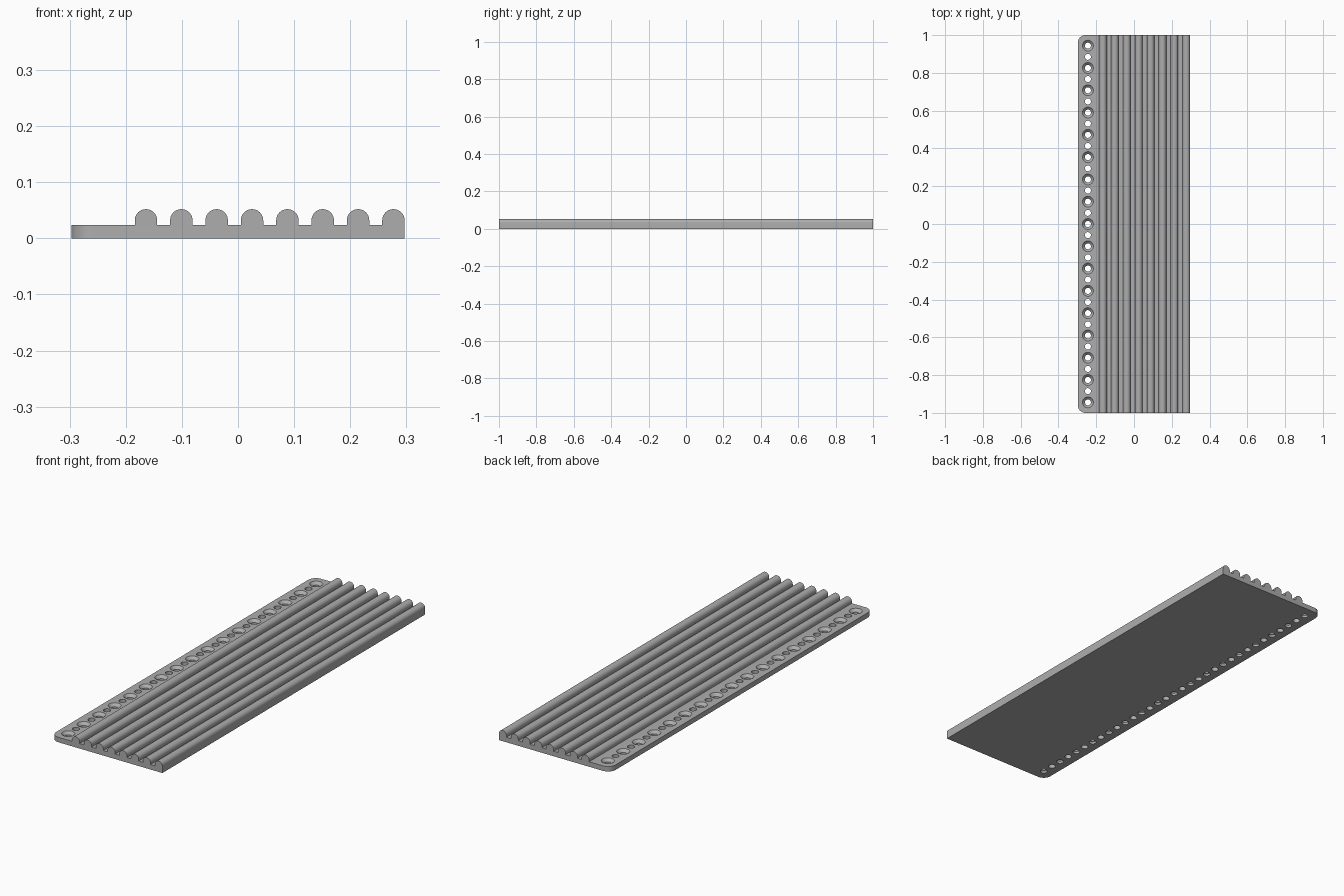
import bpy, bmesh, math
from mathutils import Vector

cube = bpy.data.objects.get("Cube")
if cube:
    bpy.data.objects.remove(cube, do_unlink=True)

HALF_X, HALF_Y = 0.297, 1.0
PLATE_Z, TOP_Z = 0.024, 0.052
RIBS, RIB_R, RIB_STEP = 8, 0.02, 0.063
HOLE_X, HOLES, HOLE_STEP = -0.244, 17, 0.118
HOLE_R, SINK_R, SINK_Z = 0.016, 0.029, 0.011

grey = bpy.data.materials.new("plain grey")
grey.use_nodes = True
colour = (0.42, 0.42, 0.42, 1)
grey.diffuse_color = colour
grey.node_tree.nodes["Principled BSDF"].inputs["Base Color"].default_value = colour


def make_object(name, bm):
    bmesh.ops.recalc_face_normals(bm, faces=bm.faces[:])
    mesh = bpy.data.meshes.new(name)
    bm.to_mesh(mesh)
    bm.free()
    obj = bpy.data.objects.new(name, mesh)
    bpy.context.collection.objects.link(obj)
    obj.data.materials.append(grey)
    return obj


# Ribbed plate: comb profile swept along y
profile = [(-HALF_X, 0), (-HALF_X, PLATE_Z)]
for i in range(RIBS):
    cx = HALF_X - RIB_R - (RIBS - 1 - i) * RIB_STEP
    profile.append((cx - RIB_R, PLATE_Z))
    for k in range(17):
        a = math.pi * (1 - k / 16)
        profile.append((cx + RIB_R * math.cos(a),
                        TOP_Z - RIB_R + RIB_R * math.sin(a)))
    if i < RIBS - 1:
        profile.append((cx + RIB_R, PLATE_Z))
profile.append((HALF_X, 0))

bm = bmesh.new()
end = bm.faces.new([bm.verts.new((x, -HALF_Y, z)) for x, z in profile])
sweep = bmesh.ops.extrude_face_region(bm, geom=[end], use_keep_orig=True)
moved = [g for g in sweep["geom"] if isinstance(g, bmesh.types.BMVert)]
bmesh.ops.translate(bm, verts=moved, vec=Vector((0, 2 * HALF_Y, 0)))

# Rounded corners on the drilled edge
corners = [e for e in bm.edges
           if all(v.co.x < -HALF_X + 0.001 for v in e.verts)
           and abs(e.verts[0].co.z - e.verts[1].co.z) > 0.01]
bmesh.ops.bevel(bm, geom=corners, offset=0.04, segments=10,
                profile=0.5, affect='EDGES')
plate = make_object("ribbed_plate", bm)


# Hole cutters: stacked rings, alternating countersunk and plain
def add_cutter(bm, y, levels, sides=32):
    rings = [[bm.verts.new((HOLE_X + r * math.cos(2 * math.pi * k / sides),
                            y + r * math.sin(2 * math.pi * k / sides), z))
              for k in range(sides)] for r, z in levels]
    for low, high in zip(rings, rings[1:]):
        for k in range(sides):
            n = (k + 1) % sides
            bm.faces.new((low[k], low[n], high[n], high[k]))
    bm.faces.new(rings[0][::-1])
    bm.faces.new(rings[-1])


plain = [(HOLE_R, -0.02), (HOLE_R, 0.06)]
sunk = [(HOLE_R, -0.02), (HOLE_R, SINK_Z), (SINK_R, PLATE_Z), (SINK_R, 0.06)]
bm = bmesh.new()
for i in range(2 * HOLES - 1):
    y = (i - HOLES + 1) * HOLE_STEP / 2
    add_cutter(bm, y, plain if i % 2 else sunk)
cutter = make_object("hole_cutter", bm)
cutter.hide_render = True

drill = plate.modifiers.new("holes", 'BOOLEAN')
drill.operation = 'DIFFERENCE'
drill.solver = 'EXACT'
drill.object = cutter
bpy.ops.object.select_all(action='DESELECT')
bpy.context.view_layer.objects.active = plate
plate.select_set(True)
bpy.ops.object.modifier_apply(modifier=drill.name)
bpy.data.objects.remove(cutter, do_unlink=True)
bpy.ops.object.shade_smooth_by_angle(angle=math.radians(30))
